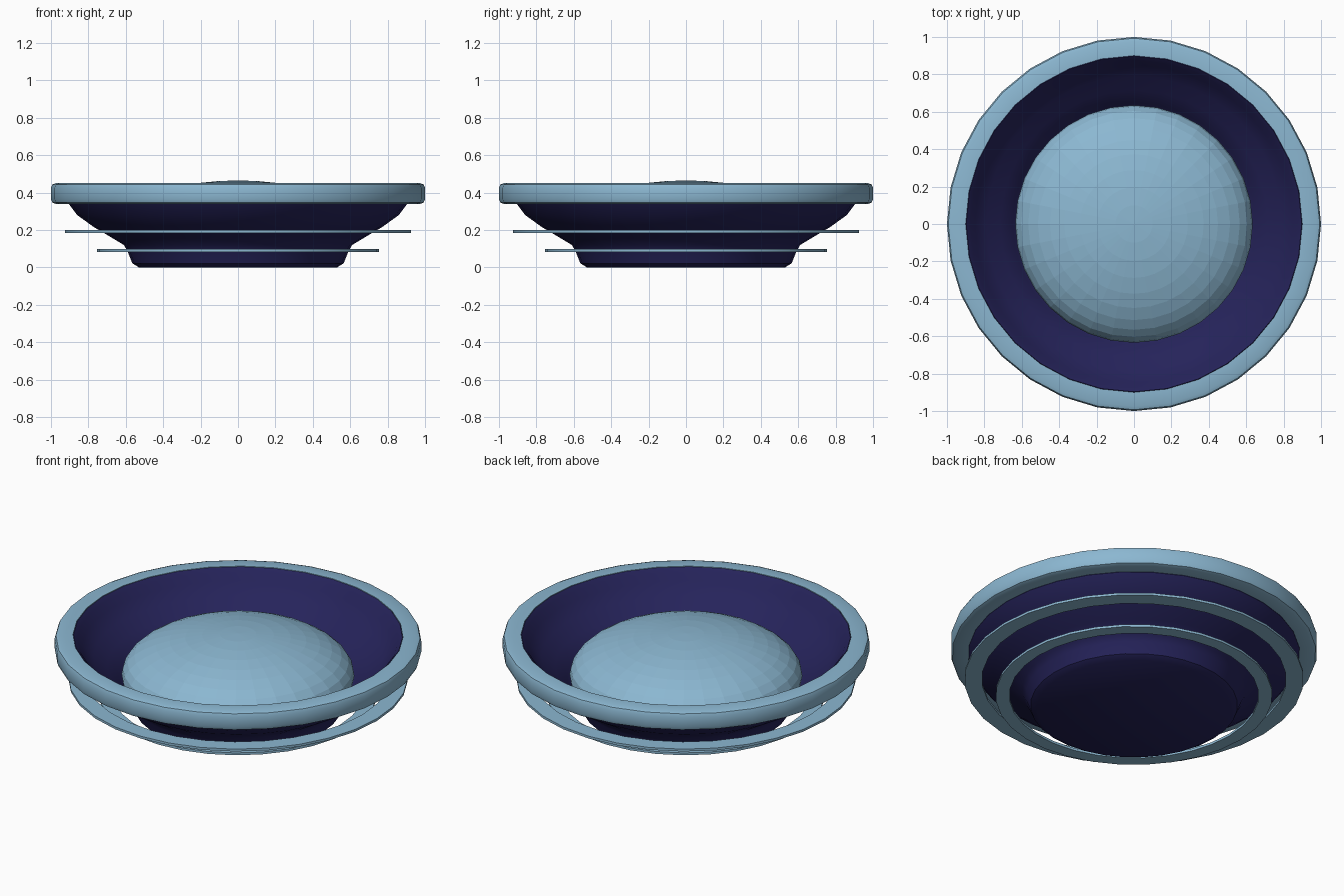
import bpy, bmesh, math

if "Cube" in bpy.data.objects:
    bpy.data.objects.remove(bpy.data.objects["Cube"])

SEG = 32


def material(name, rgb):
    m = bpy.data.materials.new(name)
    m.diffuse_color = (*rgb, 1)
    m.use_nodes = True
    m.node_tree.nodes["Principled BSDF"].inputs["Base Color"].default_value = m.diffuse_color
    return m


pale_blue = material("pale_blue", (0.26, 0.475, 0.64))
navy = material("navy", (0.019, 0.017, 0.105))


def lathe(name, profile, mat, closed=False, smooth=True):
    """Spin an (r, z) profile round the z axis."""
    bm = bmesh.new()
    rings = []
    for r, z in profile:
        if r < 1e-5:
            rings.append([bm.verts.new((0, 0, z))] * SEG)
        else:
            rings.append([bm.verts.new((r * math.cos(2 * math.pi * i / SEG),
                                        r * math.sin(2 * math.pi * i / SEG), z))
                          for i in range(SEG)])
    pairs = list(zip(rings, rings[1:]))
    if closed:
        pairs.append((rings[-1], rings[0]))
    for a, b in pairs:
        for i in range(SEG):
            j = (i + 1) % SEG
            bm.faces.new(list(dict.fromkeys((a[i], a[j], b[j], b[i]))))
    bmesh.ops.recalc_face_normals(bm, faces=bm.faces)
    me = bpy.data.meshes.new(name)
    bm.to_mesh(me)
    bm.free()
    me.materials.append(mat)
    ob = bpy.data.objects.new(name, me)
    bpy.context.collection.objects.link(ob)
    if smooth:
        bpy.ops.object.select_all(action='DESELECT')
        ob.select_set(True)
        bpy.context.view_layer.objects.active = ob
        bpy.ops.object.shade_smooth_by_angle(angle=math.radians(35))
    return ob


# bowl: outer wall with a step, then back down the inside
lathe("bowl", [(0, 0), (0.53, 0), (0.565, 0.022), (0.59, 0.085), (0.61, 0.12),
               (0.69, 0.168), (0.77, 0.215), (0.86, 0.28), (0.905, 0.34),
               (0.905, 0.44), (0.897, 0.448), (0.875, 0.425), (0.85, 0.385),
               (0.79, 0.32), (0.715, 0.265), (0.65, 0.20), (0.60, 0.13),
               (0.54, 0.10), (0, 0.10)], navy)

# rounded rim
lathe("rim", [(0.90, 0.342), (0.975, 0.34), (0.993, 0.347), (1, 0.365),
              (1, 0.425), (0.993, 0.443), (0.975, 0.45), (0.90, 0.45)],
      pale_blue, closed=True)

# flattened dome in the bowl
lathe("dome", [(0.635 * math.cos(a), 0.215 + 0.25 * math.sin(a))
               for a in (math.pi / 2 * k / 10 for k in range(-2, 10))] + [(0, 0.465)],
      pale_blue, smooth=False)

# thin flat rings round the outside
for name, r0, r1, z in (("lower_ring", 0.68, 0.755, 0.09),
                        ("upper_ring", 0.83, 0.925, 0.192)):
    h = 0.007
    lathe(name, [(r0, z - h), (r1, z - h), (r1, z + h), (r0, z + h)],
          pale_blue, closed=True)
